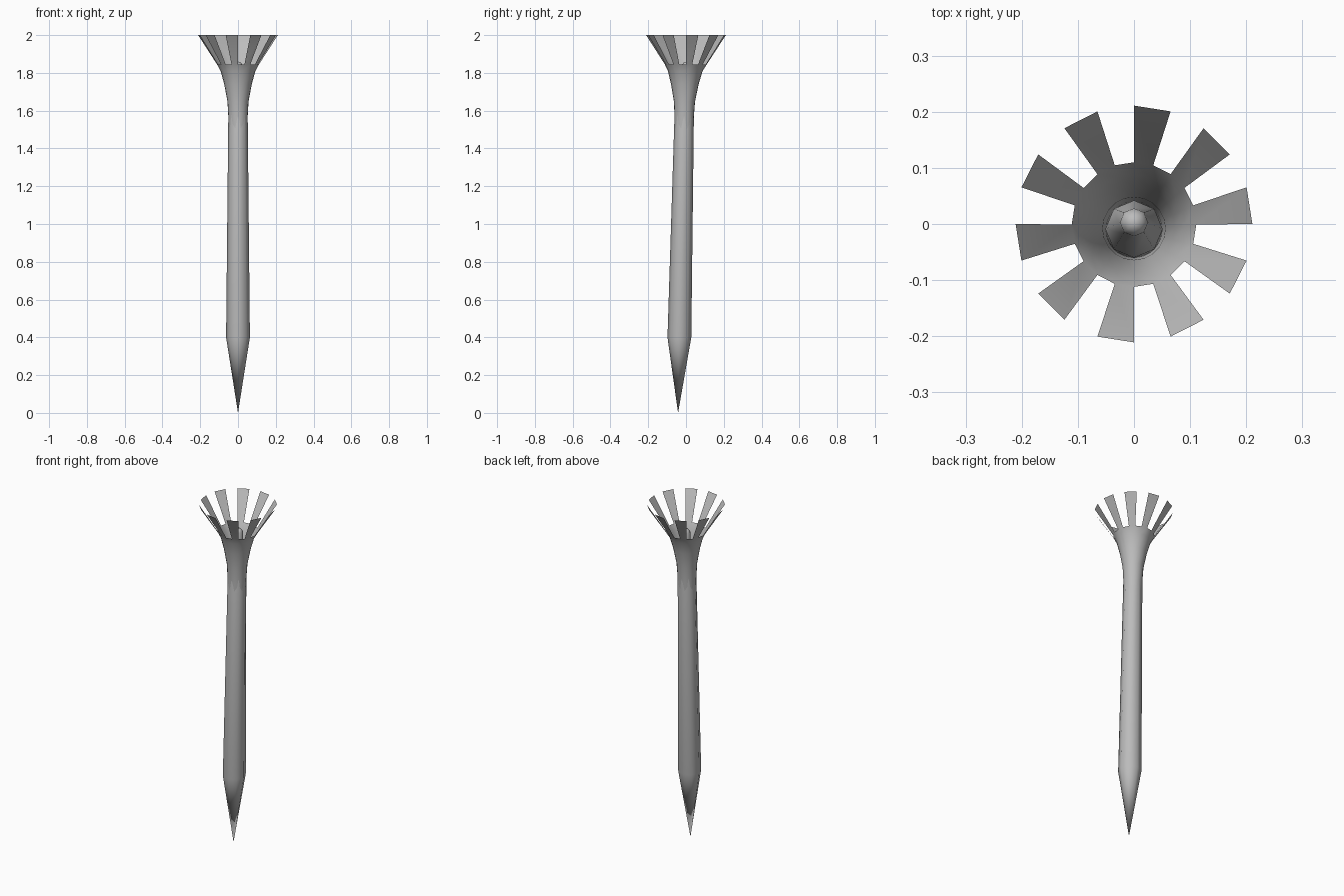
import bpy, bmesh, math

cube = bpy.data.objects.get("Cube")
if cube:
    bpy.data.objects.remove(cube, do_unlink=True)

grey = bpy.data.materials.new("plain_grey")
grey.use_nodes = True
colour = (0.5, 0.5, 0.5, 1)
grey.diffuse_color = colour
grey.node_tree.nodes["Principled BSDF"].inputs["Base Color"].default_value = colour


def ring(bm, sides, radius, y, z):
    step = 2 * math.pi / sides
    return [bm.verts.new((radius * math.cos(i * step), y + radius * math.sin(i * step), z))
            for i in range(sides)]


def loft(name, sides, profile, tips=None, keep=lambda row, i: True, smooth=40):
    """Skin rings of (radius, y, z); tips are optional (y, z) end points."""
    bm = bmesh.new()
    rings = [ring(bm, sides, *p) for p in profile]
    for row, (a, b) in enumerate(zip(rings, rings[1:])):
        for i in range(sides):
            j = (i + 1) % sides
            if keep(row, i):
                bm.faces.new((a[i], a[j], b[j], b[i]))
    if tips:
        low, high = (bm.verts.new((0, y, z)) for y, z in tips)
        for i in range(sides):
            j = (i + 1) % sides
            bm.faces.new((low, rings[0][j], rings[0][i]))
            bm.faces.new((rings[-1][i], rings[-1][j], high))
    mesh = bpy.data.meshes.new(name)
    bm.to_mesh(mesh)
    bm.free()
    mesh.materials.append(grey)
    obj = bpy.data.objects.new(name, mesh)
    bpy.context.collection.objects.link(obj)
    bpy.ops.object.select_all(action='DESELECT')
    bpy.context.view_layer.objects.active = obj
    obj.select_set(True)
    bpy.ops.object.shade_smooth_by_angle(angle=math.radians(smooth))
    return obj


# Leaning stem with a pointed foot, narrowing to a rounded pistil in the cup
loft("stem_and_pistil", 8,
     [(0.063, -0.035, 0.4), (0.051, -0.009, 1.6), (0.027, 0.002, 1.78),
      (0.025, 0.003, 1.84), (0.015, 0.003, 1.855)],
     tips=[(-0.042, 0), (0.003, 1.86)], smooth=50)

# Flared cup, with every second strip of its rim kept as a petal
cup = [(0.046, -0.012, 1.45), (0.05, -0.01, 1.55), (0.056, -0.008, 1.65),
       (0.073, -0.006, 1.74), (0.092, -0.004, 1.81), (0.111, -0.001, 1.845),
       (0.211, 0, 2.0)]
rim = len(cup) - 2
loft("flower_cup", 20, cup, keep=lambda row, i: row < rim or i % 2 == 0)
